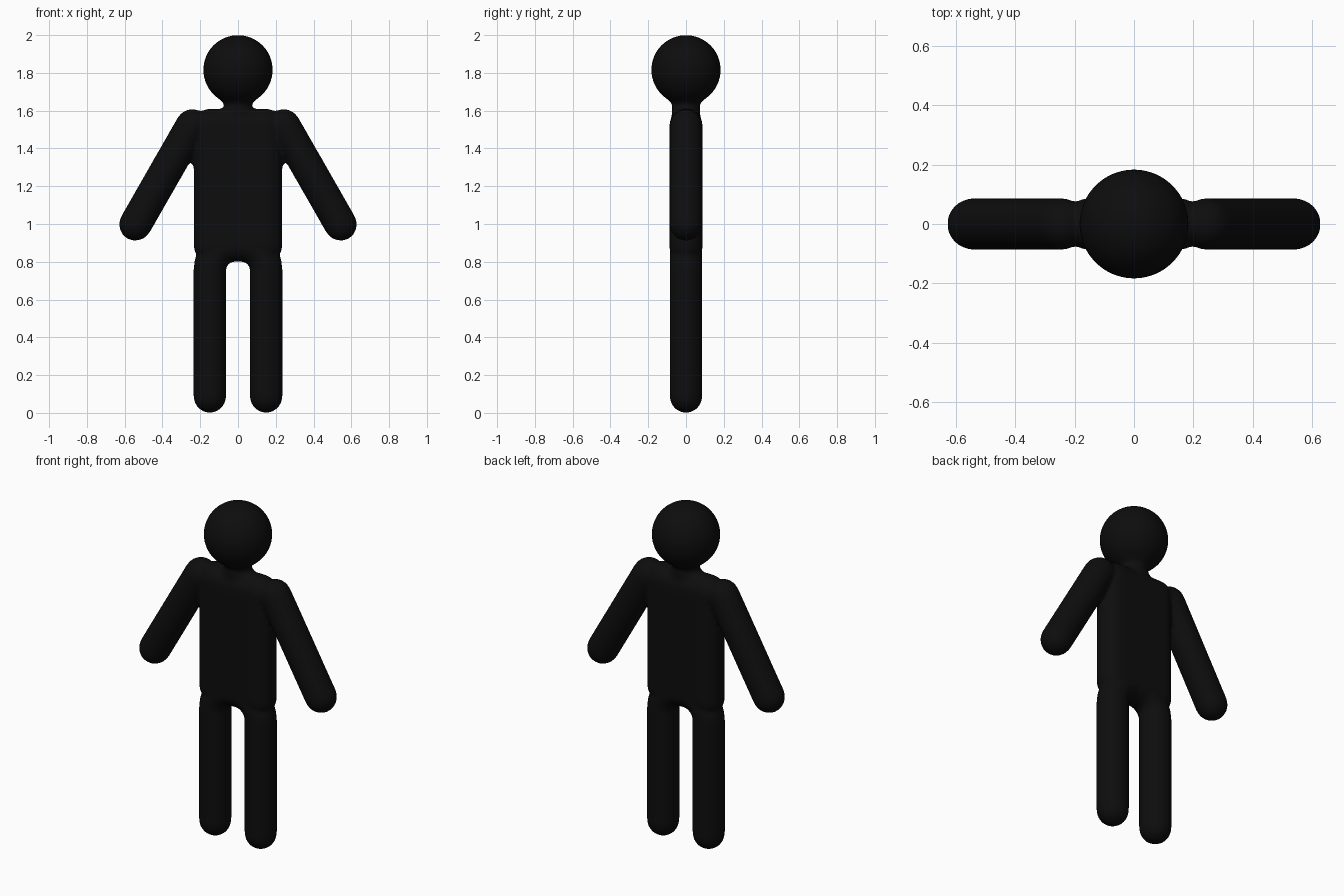
import bpy, bmesh, math
from mathutils import Vector, Matrix

if "Cube" in bpy.data.objects:
    bpy.data.objects.remove(bpy.data.objects["Cube"])

R = 0.087          # common limb radius
SIDES = 24

black = bpy.data.materials.new("matte_black")
black.diffuse_color = (0.004, 0.004, 0.004, 1)
black.use_nodes = True
black.node_tree.nodes["Principled BSDF"].inputs["Base Color"].default_value = black.diffuse_color


def finish(name, bm):
    bmesh.ops.recalc_face_normals(bm, faces=bm.faces[:])
    me = bpy.data.meshes.new(name)
    bm.to_mesh(me)
    bm.free()
    ob = bpy.data.objects.new(name, me)
    bpy.context.collection.objects.link(ob)
    return ob


def skin(name, rings):
    """Closed surface through a list of equal-sized rings of points."""
    bm = bmesh.new()
    loops = [[bm.verts.new(p) for p in ring] for ring in rings]
    for a, b in zip(loops, loops[1:]):
        for i in range(len(a)):
            j = (i + 1) % len(a)
            bm.faces.new((a[i], a[j], b[j], b[i]))
    bm.faces.new(loops[0])
    bm.faces.new(loops[-1])
    return finish(name, bm)


def limb(name, path):
    """Round tube along a path in the x-z plane, with domed ends."""
    pts = [Vector((x, 0, z)) for x, z in path]
    tans = [(pts[min(i + 1, len(pts) - 1)] - pts[max(i - 1, 0)]).normalized()
            for i in range(len(pts))]
    dome = [math.radians(a) for a in (86, 68, 45, 22)]
    stations = [(pts[0] - tans[0] * R * math.sin(a), tans[0], R * math.cos(a)) for a in dome]
    stations += [(p, t, R) for p, t in zip(pts, tans)]
    stations += [(pts[-1] + tans[-1] * R * math.sin(a), tans[-1], R * math.cos(a))
                 for a in reversed(dome)]
    rings = []
    for c, t, r in stations:
        side = Vector((-t.z, 0, t.x))
        rings.append([c + side * r * math.cos(k * math.tau / SIDES)
                      + Vector((0, r * math.sin(k * math.tau / SIDES), 0))
                      for k in range(SIDES)])
    return skin(name, rings)


# Torso: rounded slab stretched over four corner spheres
bm = bmesh.new()
for x in (-0.148, 0.148):
    for z in (0.887, 1.523):
        bmesh.ops.create_uvsphere(bm, u_segments=SIDES, v_segments=16, radius=R,
                                  matrix=Matrix.Translation((x, 0, z)))
hull = bmesh.ops.convex_hull(bm, input=bm.verts[:])
inner = {g for g in hull["geom_interior"] + hull["geom_unused"]
         if isinstance(g, bmesh.types.BMVert)}
bmesh.ops.delete(bm, geom=list(inner), context='VERTS')
torso = finish("torso", bm)

# Legs: one arch, curved at the crotch
half = [(0.02 + 0.129 * math.cos(a), 0.758 + 0.129 * math.sin(a))
        for a in [math.radians(15 * k) for k in range(7)]]
half = [(0.149, R)] + half
legs = limb("legs", half + [(-x, z) for x, z in reversed(half)])

# Arms: straight, angled 30 degrees outward
arms = [limb("arm", [(s * 0.243, 1.522), (s * 0.543, 0.998)]) for s in (-1, 1)]

# Neck: flared top and bottom
profile = [(0.10, 1.56), (0.095, 1.602), (0.076, 1.615), (0.072, 1.632),
           (0.084, 1.648), (0.12, 1.676), (0.04, 1.74)]
neck = skin("neck", [[(r * math.cos(k * math.tau / SIDES),
                       min(r, 0.076 if z < 1.64 else r) * math.sin(k * math.tau / SIDES), z)
                      for k in range(SIDES)] for r, z in profile])

# Head
bm = bmesh.new()
bmesh.ops.create_uvsphere(bm, u_segments=40, v_segments=28, radius=0.184,
                          matrix=Matrix.Translation((0, 0, 1.816)))
head = finish("head", bm)

# Fuse the parts into one smooth skin
bpy.ops.object.select_all(action='DESELECT')
for ob in (torso, legs, neck, head, *arms):
    ob.select_set(True)
bpy.context.view_layer.objects.active = torso
bpy.ops.object.join()
body = bpy.context.view_layer.objects.active
body.name = "body"
fuse = body.modifiers.new("fuse", 'REMESH')
fuse.mode = 'VOXEL'
fuse.voxel_size = 0.012
fuse.use_smooth_shade = True
soften = body.modifiers.new("soften", 'SMOOTH')
soften.factor = 0.5
soften.iterations = 3
bpy.ops.object.modifier_apply(modifier="fuse")
bpy.ops.object.modifier_apply(modifier="soften")
body.data.materials.clear()
body.data.materials.append(black)
for p in body.data.polygons:
    p.material_index = 0
    p.use_smooth = True
